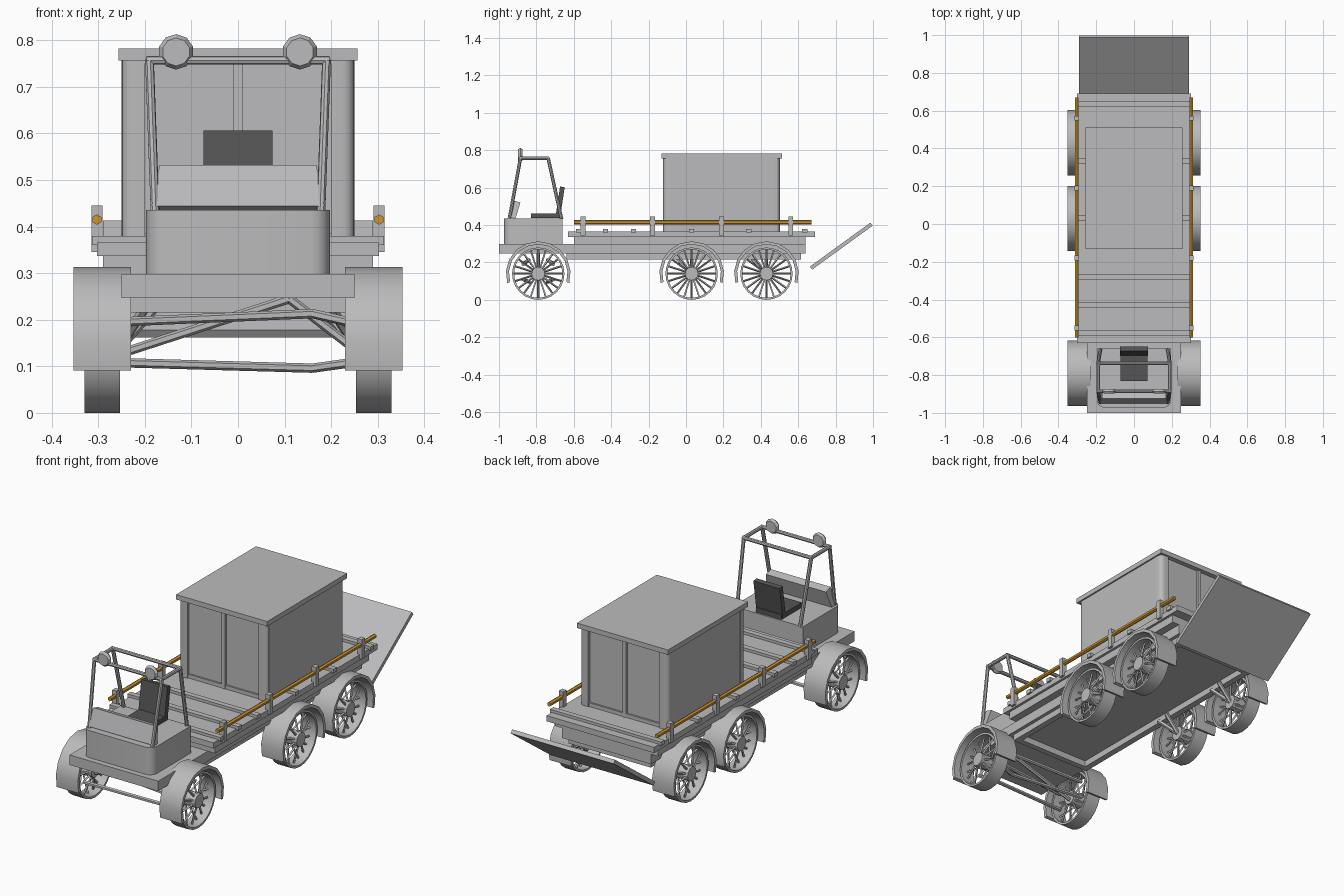
import bpy, bmesh, math
from mathutils import Vector, Matrix

if "Cube" in bpy.data.objects:
    bpy.data.objects.remove(bpy.data.objects["Cube"], do_unlink=True)


def material(name, rgb):
    m = bpy.data.materials.new(name)
    m.use_nodes = True
    m.diffuse_color = (*rgb, 1)
    m.node_tree.nodes["Principled BSDF"].inputs["Base Color"].default_value = (*rgb, 1)
    return m


GREY = material("light grey", (0.5, 0.5, 0.51))
DARK = material("dark seat grey", (0.09, 0.09, 0.09))
GOLD = material("golden wood", (0.6, 0.3, 0.03))


def finish(bm, name, mat, smooth=False):
    bmesh.ops.recalc_face_normals(bm, faces=bm.faces)
    me = bpy.data.meshes.new(name)
    bm.to_mesh(me)
    bm.free()
    me.materials.append(mat)
    ob = bpy.data.objects.new(name, me)
    bpy.context.collection.objects.link(ob)
    if smooth:
        bpy.ops.object.select_all(action="DESELECT")
        ob.select_set(True)
        bpy.context.view_layer.objects.active = ob
        bpy.ops.object.shade_smooth_by_angle(angle=math.radians(35))
    return ob


def box(name, x, y, z, mat=GREY, tilt=0, bevel=0, where=None):
    """Box from (min, max) ranges; vertical edges passing `where` are rounded."""
    lo, hi = Vector((x[0], y[0], z[0])), Vector((x[1], y[1], z[1]))
    mid, size = (lo + hi) / 2, hi - lo
    bm = bmesh.new()
    bmesh.ops.create_cube(bm, size=1, matrix=Matrix.Translation(mid) @ Matrix.Diagonal((*size, 1)))
    if bevel:
        edges = [e for e in bm.edges
                 if abs(e.verts[0].co.z - e.verts[1].co.z) > size.z / 2
                 and where(e.verts[0].co)]
        bmesh.ops.bevel(bm, geom=edges, offset=bevel, segments=4, profile=0.5, affect="EDGES")
    if tilt:
        bmesh.ops.rotate(bm, verts=bm.verts, cent=mid, matrix=Matrix.Rotation(tilt, 3, "X"))
    return finish(bm, name, mat, bevel > 0)


def add_rod(bm, a, b, r, sides=6):
    a, b = Vector(a), Vector(b)
    d = b - a
    m = Matrix.Translation((a + b) / 2) @ d.to_track_quat("Z", "Y").to_matrix().to_4x4()
    bmesh.ops.create_cone(bm, cap_ends=True, segments=sides, radius1=r, radius2=r, depth=d.length, matrix=m)


def rods(name, paths, r, mat=GREY, sides=6):
    bm = bmesh.new()
    for path in paths:
        for a, b in zip(path, path[1:]):
            add_rod(bm, a, b, r, sides)
    return finish(bm, name, mat, sides > 6)


def add_band(bm, x0, x1, cy, cz, r0, r1, a0, a1, n):
    """Curved band with a rectangular section, swept around an x axis."""
    closed = abs(a1 - a0 - math.tau) < 1e-4
    rings = []
    for i in range(n if closed else n + 1):
        a = a0 + (a1 - a0) * i / n
        rings.append([bm.verts.new((x, cy + r * math.cos(a), cz + r * math.sin(a)))
                      for x, r in ((x0, r0), (x1, r0), (x1, r1), (x0, r1))])
    for i in range(n):
        p, q = rings[i], rings[(i + 1) % len(rings)]
        for k in range(4):
            bm.faces.new((p[k], p[(k + 1) % 4], q[(k + 1) % 4], q[k]))
    if not closed:
        bm.faces.new(rings[0])
        bm.faces.new(rings[-1])


# Chassis and underside rails
box("chassis", (-.25, .25), (-1, .64), (.247, .298))
for s, side in ((1, "left"), (-1, "right")):
    box(side + "_under_rail", sorted((s * .2, s * .232)), (-.64, .615), (.215, .248))
box("front_under_beam", (-.2, .2), (-.64, -.61), (.215, .248))
box("rear_under_beam", (-.2, .2), (.585, .615), (.215, .248))

# Cargo deck with cross battens
box("deck_support", (-.29, .29), (-.6, .64), (.297, .338))
box("deck", (-.303, .303), (-.63, .69), (.337, .366))
for y in (-.575, -.43, -.28, .03, .335, .635):
    box("deck_batten", (-.313, .313), (y - .014, y + .014), (.36, .38))

# Side stakes and rails
for s, side in ((1, "left"), (-1, "right")):
    rods(side + "_side_rail", [[(s * .303, -.6, .415), (s * .303, .67, .415)]], .011, GOLD)
    for y in (-.55, -.18, .19, .56):
        box(side + "_stake", (s * .303 - .012, s * .303 + .012), (y - .013, y + .013), (.345, .445))

# Cargo container with framed ends
box("container_core", (-.249, .249), (-.107, .487), (.366, .76))
for y0, y1, end in ((-.122, -.08, -1), (.46, .502, 1)):
    for s in (1, -1):
        box("container_corner_post", sorted((s * .2, s * .25)), (y0, y1), (.366, .76), bevel=.025,
            where=lambda c: c.x * s > .24 and (c.y < -.1 if end < 0 else c.y > .49))
    box("container_mid_post", (-.01, .01), (y0 + .003, y1 - .003), (.366, .76))
    box("container_sill", (-.22, .22), (y0 + .006, y1 - .006), (.366, .385))
box("container_roof", (-.257, .257), (-.132, .512), (.757, .782))

# Tailgate ramp
box("tailgate_ramp", (-.29, .29), (.63, 1.03), (.277, .297), tilt=math.atan2(.232, .32))

# Cab body, dash and seat
box("cab_body", (-.197, .197), (-.972, -.66), (.298, .436), bevel=.04, where=lambda c: c.y < -.9)
dash = box("dash_panel", (-.185, .185), (-.938, -.898), (.436, .528), tilt=-.3)
for v in dash.data.vertices:
    if v.co.z > .49:
        v.co.x *= .91
box("seat_cushion", (-.072, .072), (-.83, -.665), (.437, .462), DARK)
box("seat_back", (-.074, .074), (-.685, -.66), (.45, .605), DARK, tilt=-.15)

# Roll cage
cage = []
for s in (1, -1):
    cage.append([(s * .178, -.945, .43), (s * .19, -.885, .757), (s * .19, -.737, .757), (s * .178, -.665, .43)])
for y in (-.885, -.737):
    cage.append([(-.196, y, .757), (.196, y, .757)])
rods("roll_cage", cage, .0095, sides=8)

# Roof lamps
for s, side in ((1, "left"), (-1, "right")):
    bm = bmesh.new()
    for r1, r2, y, depth in ((.038, .030, -.88, .012), (.030, .038, -.892, .012)):
        bmesh.ops.create_cone(bm, cap_ends=True, segments=10, radius1=r1, radius2=r2, depth=depth,
                              matrix=Matrix.Translation((s * .133, y, .775)) @ Matrix.Rotation(-math.pi / 2, 4, "X"))
    finish(bm, side + "_roof_lamp", GREY)

# Spoked wheels with curved mudguards
R = .14
for axle, cy in (("front", -.79), ("middle", .03), ("rear", .43)):
    for s, side in ((1, "left"), (-1, "right")):
        name = f"{axle}_{side}_"
        bm = bmesh.new()
        add_band(bm, s * .253, s * .33, cy, R, R - .011, R, 0, math.tau, 24)
        finish(bm, name + "rim", GREY, True)
        bm = bmesh.new()
        add_rod(bm, (s * .25, cy, R), (s * .335, cy, R), .036, 12)
        for i in range(20):
            a = math.tau * i / 20
            d = Vector((0, math.cos(a), math.sin(a)))
            hub = Vector((s * (.32 if i % 2 else .265), cy, R))
            add_rod(bm, hub + d * .03, Vector((s * .292, cy, R)) + d * (R - .006), .0055, 4)
        finish(bm, name + "spokes", GREY)
        bm = bmesh.new()
        add_band(bm, s * .23, s * .353, cy, R, .157, .173, -.29, math.pi + .29, 10)
        finish(bm, name + "mudguard", GREY, True)
        if axle != "front":
            rods(name + "stub_axle", [[(s * .18, cy, .225), (s * .255, cy, R)],
                                      [(s * .2, cy - .08, .225), (s * .255, cy, R)]], .011)

# Front steering and suspension arms
arms = []
for d in (1, -1):
    arms.append([(-.26, -.79 + d * .08, .195), (.16, -.79 + d * .05, .213), (.26, -.79 + d * .08, .19)])
    arms.append([(-.26, -.79 + d * .08, .108), (.16, -.79 + d * .05, .096), (.26, -.79 + d * .08, .11)])
arms.append([(-.26, -.79, .125), (.11, -.79, .245), (.26, -.79, .13)])
rods("front_suspension_arms", arms, .010)
